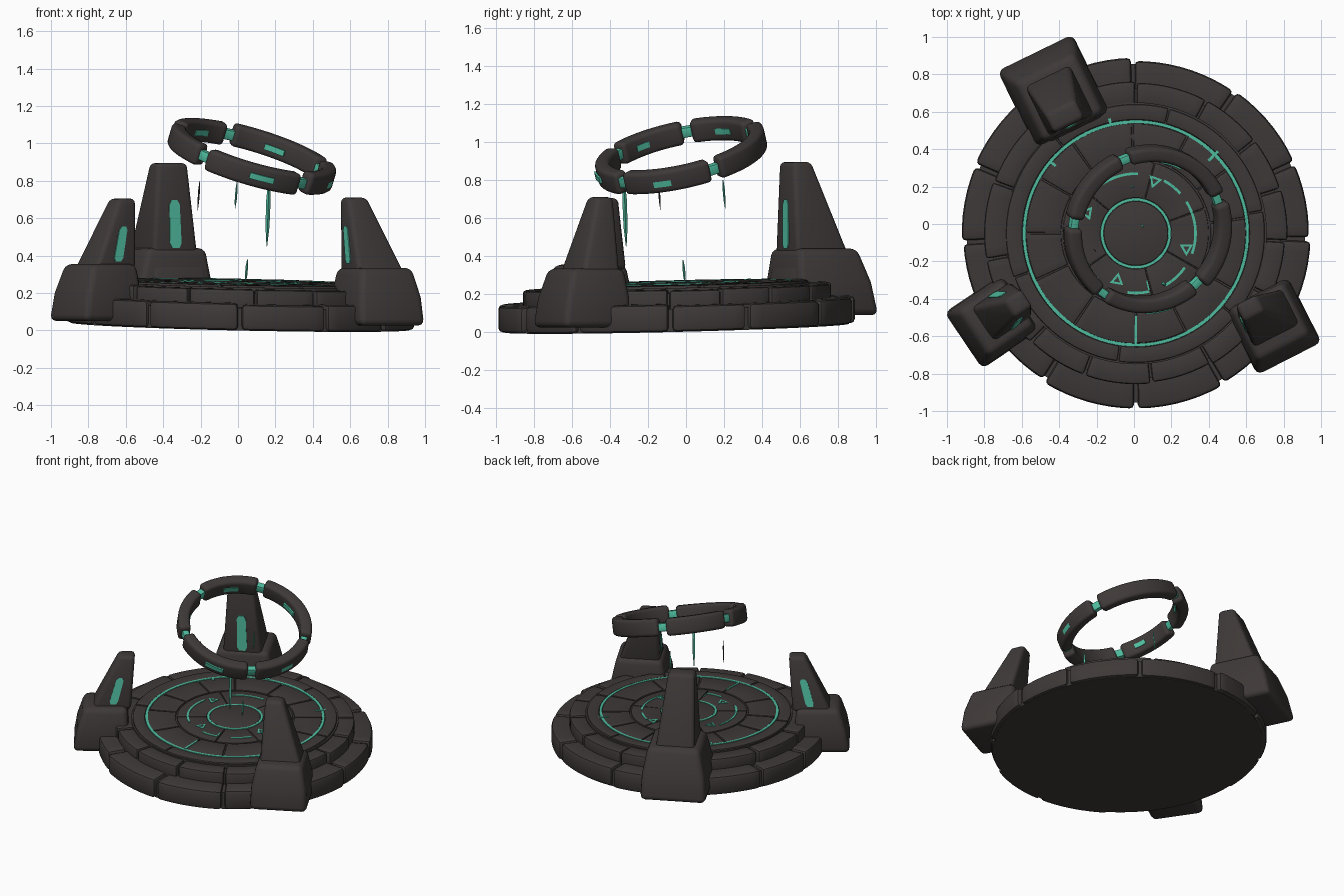
import bpy, bmesh, math, random
from mathutils import Vector, Matrix

if "Cube" in bpy.data.objects:
    bpy.data.objects.remove(bpy.data.objects["Cube"])

random.seed(4)
CX, CY = 0.01, -0.05


def material(name, rgb):
    m = bpy.data.materials.new(name)
    m.diffuse_color = (*rgb, 1)
    m.use_nodes = True
    m.node_tree.nodes["Principled BSDF"].inputs["Base Color"].default_value = m.diffuse_color
    return m


STONE = material("dark_stone", (0.048, 0.041, 0.039))
GLOW = material("teal_glow", (0.08, 0.51, 0.35))


def finish(bm, name, mat, bevel=0.0, segs=2):
    bmesh.ops.recalc_face_normals(bm, faces=bm.faces)
    if bevel:
        edges = [e for e in bm.edges if len(e.link_faces) == 2 and e.calc_face_angle() > 0.6]
        bmesh.ops.bevel(bm, geom=edges, offset=bevel, segments=segs, profile=0.5,
                        affect='EDGES', clamp_overlap=True)
    me = bpy.data.meshes.new(name)
    bm.to_mesh(me)
    bm.free()
    me.materials.append(mat)
    ob = bpy.data.objects.new(name, me)
    bpy.context.collection.objects.link(ob)
    bpy.ops.object.select_all(action='DESELECT')
    ob.select_set(True)
    bpy.context.view_layer.objects.active = ob
    bpy.ops.object.shade_smooth_by_angle(angle=math.radians(40))
    return ob


def tilt(p):
    # the whole platform leans slightly
    return Vector((p[0] + CX, p[1] + CY, p[2] + 0.022 - 0.022 * p[0] + 0.025 * p[1]))


def block(bm, r0, r1, z0, z1, a0, a1, place=tilt, step=4):
    """Curved block between two radii, heights and angles (degrees)."""
    n = max(1, round((a1 - a0) / step))
    full = abs(a1 - a0 - 360) < 1e-6
    cols = []
    for i in range(n if full else n + 1):
        a = math.radians(a0 + (a1 - a0) * i / n)
        c, s = math.cos(a), math.sin(a)
        cols.append([bm.verts.new(place(Vector((r * c, r * s, z))))
                     for r, z in ((r0, z0), (r1, z0), (r1, z1), (r0, z1))])
    for i in range(n):
        p, q = cols[i], cols[(i + 1) % len(cols)]
        for k in range(4):
            bm.faces.new((p[k], p[(k + 1) % 4], q[(k + 1) % 4], q[k]))
    if not full:
        bm.faces.new(cols[0])
        bm.faces.new(cols[-1][::-1])


def stone_ring(name, r0, r1, z0, z1, cuts, gap, bevel, jit):
    bm = bmesh.new()
    g = math.degrees(gap / r1) / 2
    for a, b in zip(cuts, cuts[1:] + [cuts[0] + 360]):
        block(bm, r0, r1 + random.uniform(-jit, jit), z0, z1 + random.uniform(-jit, jit) * 0.5, a + g, b - g)
    return finish(bm, name, STONE, bevel)


def disc(name, r, z0, z1, bevel=0.0):
    bm = bmesh.new()
    rings = [[bm.verts.new(tilt((r * math.cos(i * math.tau / 96), r * math.sin(i * math.tau / 96), z)))
              for i in range(96)] for z in (z0, z1)]
    bm.faces.new(rings[0][::-1])
    bm.faces.new(rings[1])
    for i in range(96):
        j = (i + 1) % 96
        bm.faces.new((rings[0][i], rings[0][j], rings[1][j], rings[1][i]))
    return finish(bm, name, STONE, bevel)


# Stepped round platform
disc("platform_core", 0.905, 0.0, 0.12)
disc("platform_upper_core", 0.775, 0.1, 0.2)
disc("platform_floor", 0.7, 0.15, 0.226)
stone_ring("lower_tier_stones", 0.7, 0.93, 0.002, 0.142,
           [-2, 24, 55, 91, 120, 157, 183, 211, 238, 270, 300, 326], 0.02, 0.022, 0.01)
stone_ring("upper_tier_stones", 0.685, 0.805, 0.1, 0.218,
           [-3, 17, 38, 62, 90, 132, 160, 190, 226, 250, 276, 300, 335], 0.012, 0.014, 0.008)
stone_ring("floor_rim", 0.607, 0.69, 0.18, 0.238, [10, 75, 130, 200, 262, 320], 0.008, 0.008, 0.004)
stone_ring("floor_slabs", 0.40, 0.588, 0.18, 0.236,
           [8, 35, 62, 92, 125, 150, 180, 205, 236, 270, 297, 330], 0.01, 0.006, 0.002)
stone_ring("floor_inner_slabs", 0.19, 0.39, 0.18, 0.236, [20, 75, 140, 215, 285, 330], 0.006, 0.005, 0.001)
disc("floor_centre", 0.172, 0.18, 0.238, 0.005)

# Glowing floor inlays
bm = bmesh.new()
block(bm, 0.588, 0.606, 0.2, 0.237, 0, 360)
block(bm, 0.173, 0.189, 0.2, 0.238, 0, 360)
for a0, a1 in ((88, 128), (-20, 32), (42, 62), (165, 230), (262, 283), (300, 325)):
    block(bm, 0.312, 0.326, 0.22, 0.240, a0, a1)
for a, r0, r1 in ((270, 0.44, 0.59), (45, 0.55, 0.62), (103, 0.59, 0.63), (283, 0.26, 0.31), (140, 0.56, 0.6)):
    block(bm, r0, r1, 0.22, 0.240, a - 0.7, a + 0.7, step=2)
# small triangle marks
for x, y, turn in ((0.27, -0.08, 30), (-0.10, -0.25, 80), (-0.26, 0.11, 170), (0.10, 0.28, 250)):
    block(bm, 0.02, 0.042, 0.22, 0.240, turn, turn + 360,
          place=lambda p, x=x, y=y: tilt(Vector((p.x + x, p.y + y, p.z))), step=120)
finish(bm, "floor_glow_lines", GLOW)


# Three leaning pillars
def rect(c, hu, hv, rot, z):
    a = math.radians(rot)
    u, v = Vector((math.cos(a), math.sin(a), 0)), Vector((-math.sin(a), math.cos(a), 0))
    o = Vector((c[0], c[1], z))
    return [o + u * hu * i + v * hv * j for i, j in ((-1, -1), (1, -1), (1, 1), (-1, 1))]


def loft(name, rects, bevel):
    bm = bmesh.new()
    vs = [[bm.verts.new(p) for p in r] for r in rects]
    bm.faces.new(vs[0][::-1])
    bm.faces.new(vs[-1])
    for lo, hi in zip(vs, vs[1:]):
        for k in range(4):
            j = (k + 1) % 4
            bm.faces.new((lo[k], lo[j], hi[j], hi[k]))
    return finish(bm, name, STONE, bevel, 3)


def glow_panel(name, lo, hi, k, t0, t1, w):
    """Thin upright panel on side k of a tower."""
    j = (k + 1) % 4
    n = (lo[j] - lo[k]).cross(hi[k] - lo[k]).normalized()
    tm = (t1 - t0) * 0.1
    shape = ((-0.6, t0), (0.6, t0), (1, t0 + tm), (0.9, t1 - tm), (0.5, t1), (-0.5, t1), (-0.9, t1 - tm), (-1, t0 + tm))
    bm = bmesh.new()
    layers = []
    for off in (-0.003, 0.005):
        pts = []
        for s, t in shape:
            a, b = lo[k].lerp(hi[k], t), lo[j].lerp(hi[j], t)
            pts.append(bm.verts.new((a + b) / 2 + (b - a).normalized() * s * w + n * off))
        layers.append(pts)
    bm.faces.new(layers[0][::-1])
    bm.faces.new(layers[1])
    for i in range(8):
        m = (i + 1) % 8
        bm.faces.new((layers[0][i], layers[0][m], layers[1][m], layers[1][i]))
    finish(bm, name, GLOW)


# name, rotation, base (centre, half, z) bottom/top, tower (centre, hu, hv, z) bottom/top, glowing sides
PILLARS = [
    ("back", 116, ((-0.435, 0.72), 0.225, 0.09), ((-0.40, 0.675), 0.175, 0.44),
     ((-0.40, 0.665), 0.155, 0.135, 0.40), ((-0.372, 0.575), 0.055, 0.09, 0.895), (3,), 0.08, 0.60),
    ("left", 214, ((-0.765, -0.525), 0.183, 0.05), ((-0.735, -0.505), 0.145, 0.355),
     ((-0.71, -0.47), 0.13, 0.11, 0.33), ((-0.618, -0.425), 0.055, 0.055, 0.705), (0, 2), 0.1, 0.6),
    ("right", 27, ((0.745, -0.55), 0.195, 0.025), ((0.73, -0.525), 0.155, 0.335),
     ((0.72, -0.505), 0.14, 0.11, 0.31), ((0.618, -0.45), 0.06, 0.05, 0.71), (3,), 0.12, 0.62),
]
for nm, rot, b0, b1, t0, t1, sides, ta, tb in PILLARS:
    lo, hi = (rect(b[0], b[1], b[1], rot, b[2]) for b in (b0, b1))
    mid = [p.lerp(q, 0.5) + (p - Vector((*b0[0], p.z))) * 0.06 for p, q in zip(lo, hi)]
    loft(nm + "_pillar_base", [lo, mid, hi], 0.035)
    lo, hi = (rect(t[0], t[1], t[2], rot, t[3]) for t in (t0, t1))
    loft(nm + "_pillar_tower", [lo, hi], 0.025)
    for k in sides:
        glow_panel(nm + "_pillar_glow_%d" % k, lo, hi, k, ta, tb, 0.034 if nm == "back" else 0.028)
# step at the foot of the tall pillar
loft("back_pillar_step", [rect((-0.335, 0.56), 0.07, 0.17, 116, 0.2), rect((-0.34, 0.57), 0.06, 0.15, 116, 0.35)], 0.02)

# Floating tilted ring of five stone segments
SPIN = Vector((0, 0, 1)).rotation_difference(Vector((0.3, -0.22, 1))).to_matrix()


def hover(p):
    return SPIN @ p + Vector((0.07, -0.03, 0.93))


joints = [23, 110, 173, 234, 313]
bm = bmesh.new()
for a, b in zip(joints, joints[1:] + [383]):
    d = random.uniform(-0.006, 0.006)
    block(bm, 0.375 + d, 0.455 + d, -0.06 + d, 0.06 + d, a + 3.5, b - 3.5, hover)
finish(bm, "floating_ring_stones", STONE, 0.022, 3)
bm = bmesh.new()
for a in joints:
    block(bm, 0.39, 0.435, -0.028, 0.028, a - 6, a + 6, hover)
finish(bm, "floating_ring_joints", GLOW, 0.008)
# glowing strips on the ring faces
bm = bmesh.new()
for a0, a1 in ((271, 288), (340, 352)):
    block(bm, 0.45, 0.461, -0.02, 0.012, a0, a1, hover)
for a0, a1 in ((62, 80), (132, 148), (205, 217)):
    block(bm, 0.368, 0.384, -0.02, 0.012, a0, a1, hover)
finish(bm, "floating_ring_strips", GLOW)


# Thin hanging shards of light
def shard(name, x, y, z0, z1, w, mat):
    bm = bmesh.new()
    rows = ((0.0, 0.15), (0.3, 0.9), (0.7, 1.0), (1.0, 0.35))
    vs = [[bm.verts.new((x + w * s * i - 0.012 * (0.5 - t), y + w * s * j - 0.012 * (t - 0.5), z0 + (z1 - z0) * t))
           for i, j in ((-1, 0), (0, -1), (1, 0), (0, 1))] for t, s in rows]
    bm.faces.new(vs[0][::-1])
    bm.faces.new(vs[-1])
    for lo, hi in zip(vs, vs[1:]):
        for k in range(4):
            bm.faces.new((lo[k], lo[(k + 1) % 4], hi[(k + 1) % 4], hi[k]))
    finish(bm, name, mat)


shard("large_shard", 0.16, -0.32, 0.45, 0.80, 0.012, GLOW)
shard("back_shard", -0.01, 0.20, 0.65, 0.80, 0.006, GLOW)
shard("dark_shard", -0.21, -0.14, 0.64, 0.80, 0.005, STONE)
shard("floor_shard", 0.045, -0.01, 0.25, 0.38, 0.007, GLOW)
